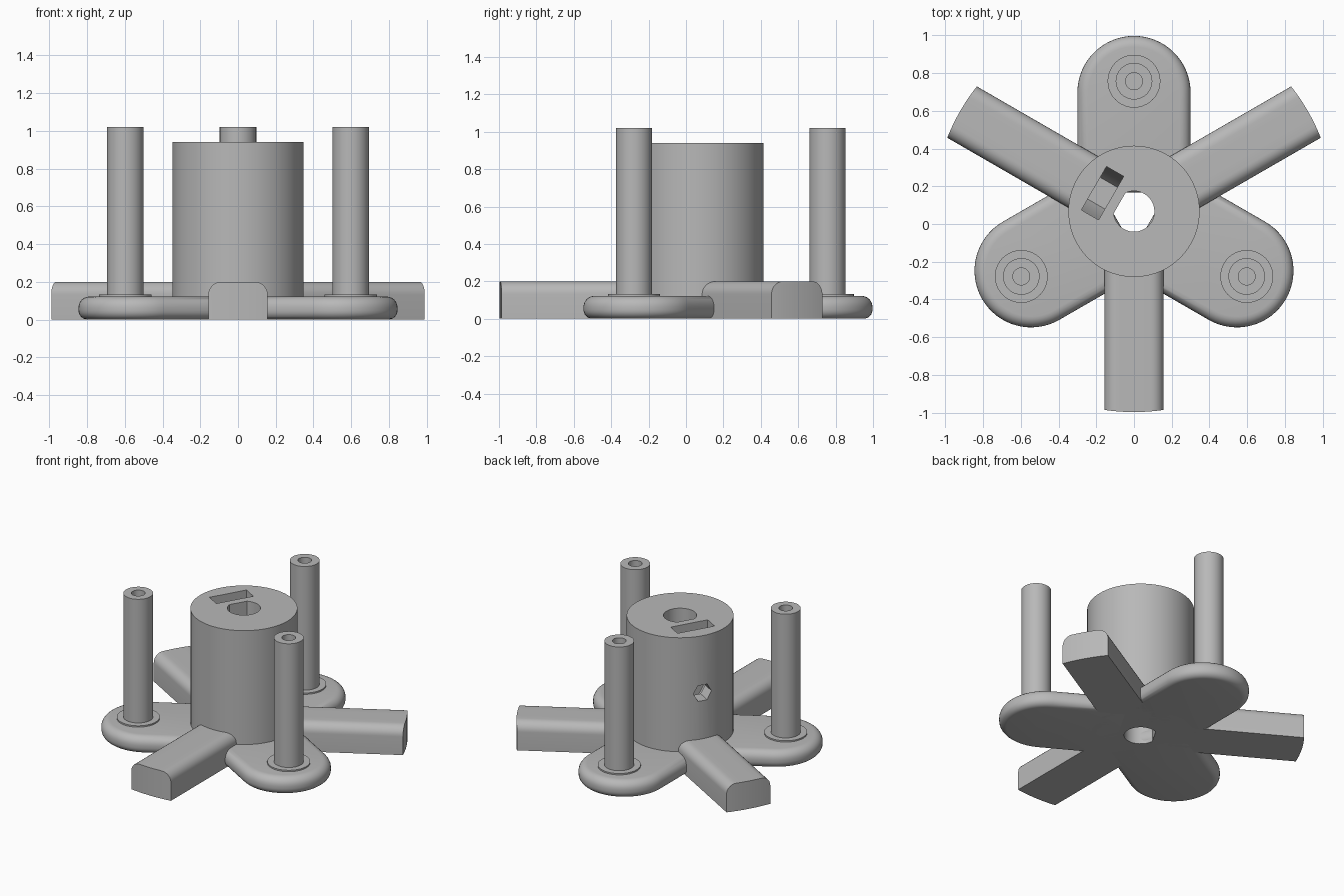
import bpy, bmesh
from math import cos, sin, pi, radians, sqrt, acos
from mathutils import Matrix, Vector

if "Cube" in bpy.data.objects:
    bpy.data.objects.remove(bpy.data.objects["Cube"])

CENTRE = Vector((0, 0.067, 0))
HUB_R, HUB_TOP = 0.348, 0.94
SLOT_ANGLE = radians(150)
SCREW_Z = 0.53

grey = bpy.data.materials.new("plain grey")
grey.use_nodes = True
grey.diffuse_color = (0.48, 0.48, 0.48, 1)
grey.node_tree.nodes["Principled BSDF"].inputs["Base Color"].default_value = grey.diffuse_color


def finish(bm, name, matrix=Matrix()):
    """Turn a bmesh into a placed object."""
    bmesh.ops.recalc_face_normals(bm, faces=bm.faces)
    mesh = bpy.data.meshes.new(name)
    bm.to_mesh(mesh)
    bm.free()
    mesh.materials.append(grey)
    obj = bpy.data.objects.new(name, mesh)
    obj.matrix_world = Matrix.Translation(CENTRE) @ matrix
    bpy.context.collection.objects.link(obj)
    return obj


def smooth(obj):
    bpy.ops.object.select_all(action='DESELECT')
    obj.select_set(True)
    bpy.context.view_layer.objects.active = obj
    bpy.ops.object.shade_smooth_by_angle(angle=radians(32))


def arc(radius, start, end, steps, cx=0.0):
    return [(cx + radius * cos(start + (end - start) * i / steps),
             radius * sin(start + (end - start) * i / steps)) for i in range(steps + 1)]


def prism(outline, low, high):
    """Extrude a flat outline along z."""
    bm = bmesh.new()
    base = bm.faces.new([bm.verts.new((x, y, low)) for x, y in outline])
    top = bmesh.ops.extrude_face_region(bm, geom=[base], use_keep_orig=True)["geom"]
    for v in top:
        if isinstance(v, bmesh.types.BMVert):
            v.co.z = high
    return bm


def lathe(name, profile, matrix):
    """Spin a radius/height profile around z."""
    bm = bmesh.new()
    verts = [bm.verts.new((r, 0, z)) for r, z in profile]
    edges = [bm.edges.new(pair) for pair in zip(verts, verts[1:])]
    bmesh.ops.spin(bm, geom=verts + edges, cent=(0, 0, 0), axis=(0, 0, 1),
                   angle=2 * pi, steps=40, use_duplicate=False)
    bmesh.ops.remove_doubles(bm, verts=bm.verts, dist=0.0005)
    smooth(finish(bm, name, matrix))


def cut(obj, cutter):
    mod = obj.modifiers.new("cut", 'BOOLEAN')
    mod.operation, mod.solver, mod.object = 'DIFFERENCE', 'EXACT', cutter
    bpy.context.view_layer.objects.active = obj
    bpy.ops.object.modifier_apply(modifier=mod.name)
    bpy.data.objects.remove(cutter)


# Hub with a D-shaped bore, a nut slot from the top and a six-sided screw hole
hub = finish(prism(arc(HUB_R, 0, 2 * pi, 72)[:-1], 0, HUB_TOP), "hub")

bore_r, flat = 0.108, 0.088
half = acos(flat / bore_r)
bore = arc(bore_r, SLOT_ANGLE + half, SLOT_ANGLE + 2 * pi - half, 36)
cut(hub, finish(prism(bore, -0.1, 1.1), "bore_cutter"))

# Local x runs around the hub, local y up, local z outwards
outward = Matrix.Rotation(SLOT_ANGLE, 4, 'Z') @ Matrix(
    ((0, 0, 1, 0), (1, 0, 0, 0), (0, 1, 0, SCREW_Z), (0, 0, 0, 1)))
nut = 0.133
slot = [(-nut, 0.6)] + arc(nut, -pi, 0, 3) + [(nut, 0.6)]
cut(hub, finish(prism(slot, 0.14, 0.245), "slot_cutter", outward))
screw = arc(0.065, 0, 2 * pi, 6)[:-1]
cut(hub, finish(prism(screw, 0.02, 0.5), "screw_cutter", outward))
smooth(hub)


# Rounded lobes, each carrying a hollow post on a thin collar
def make_lobe(name, turn):
    length, r, top = 0.63, 0.3, 0.122
    bm = prism([(0.1, -r)] + arc(r, -pi / 2, pi / 2, 32, length) + [(0.1, r)], 0, top)
    for z, offset in ((top, 0.058), (0, 0.048)):
        rim = [e for e in bm.edges if all(abs(v.co.z - z) < 1e-5 for v in e.verts)]
        bmesh.ops.bevel(bm, geom=rim, offset=offset, segments=6, profile=0.5,
                        affect='EDGES', clamp_overlap=False)
    smooth(finish(bm, name, turn))


# Spokes with rounded upper edges and an end that follows a circle
def make_spoke(name, turn):
    w, h, r, reach = 0.157, 0.2, 0.068, 1.064
    right = [(w - r + y, h - r + z) for y, z in arc(r, 0, pi / 2, 7)]
    right += [((w - r) / 2, h), (0, h)]
    top = right + [(-y, z) for y, z in reversed(right[:-1])]
    bm = bmesh.new()
    columns = []
    for y, z in top:
        end = sqrt(reach ** 2 - y * y)
        columns.append([bm.verts.new(p) for p in
                        ((0.2, y, 0), (0.2, y, z), (end, y, z), (end, y, 0))])
    for a, b in zip(columns, columns[1:]):
        for i in range(4):
            j = (i + 1) % 4
            bm.faces.new((a[i], a[j], b[j], b[i]))
    bm.faces.new(columns[0])
    bm.faces.new(columns[-1])
    smooth(finish(bm, name, turn))


for label, angle in (("back", 90), ("right", 210), ("left", 330)):
    turn = Matrix.Rotation(radians(angle), 4, 'Z')
    make_lobe(label + "_lobe", turn)
    stand = turn @ Matrix.Translation((0.69, 0, 0))
    lathe(label + "_collar", [(0, 0.1), (0.14, 0.1), (0.14, 0.132), (0, 0.132)], stand)
    lathe(label + "_post", [(0, 0.11), (0.097, 0.11), (0.097, 1.02), (0.045, 1.02),
                            (0.045, 0.5), (0, 0.5)], stand)

for label, angle in (("front", 270), ("back_left", 30), ("back_right", 150)):
    make_spoke(label + "_spoke", Matrix.Rotation(radians(angle), 4, 'Z'))
